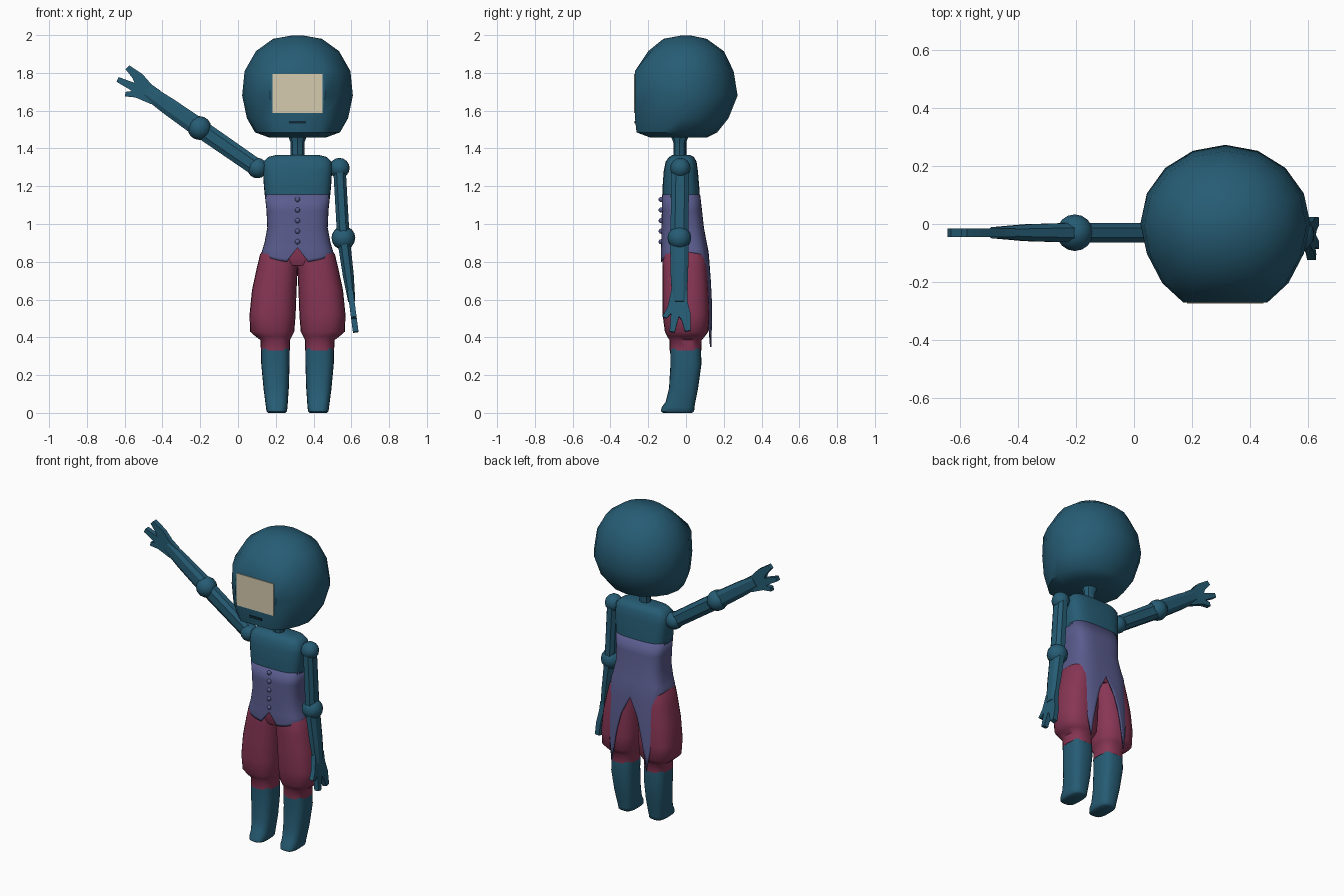
import bpy, bmesh, math
from mathutils import Vector

if "Cube" in bpy.data.objects:
    bpy.data.objects.remove(bpy.data.objects["Cube"])

CX = 0.315  # body centre line


def material(name, rgb):
    m = bpy.data.materials.new(name)
    lin = [((c / 255 + 0.055) / 1.055) ** 2.4 for c in rgb]
    m.diffuse_color = (*lin, 1)
    m.use_nodes = True
    m.node_tree.nodes["Principled BSDF"].inputs["Base Color"].default_value = m.diffuse_color
    return m


TEAL = material("teal", (38, 92, 116))
DARK = material("dark_teal", (16, 42, 54))
PURPLE = material("purple", (90, 92, 142))
MAROON = material("maroon", (136, 54, 84))
CREAM = material("cream", (214, 203, 176))


def finish(name, bm, mat, angle=40):
    bmesh.ops.recalc_face_normals(bm, faces=bm.faces)
    me = bpy.data.meshes.new(name)
    bm.to_mesh(me)
    bm.free()
    me.materials.append(mat)
    ob = bpy.data.objects.new(name, me)
    bpy.context.collection.objects.link(ob)
    bpy.ops.object.select_all(action='DESELECT')
    ob.select_set(True)
    bpy.context.view_layer.objects.active = ob
    bpy.ops.object.shade_smooth_by_angle(angle=math.radians(angle))
    return ob


def spow(v, e):
    return math.copysign(abs(v) ** e, v)


def ring_point(a, ring, e):
    """ring = (z, centre x, half width, front y, back y)"""
    z, cx, rx, y0, y1 = ring
    return Vector((CX + cx + rx * spow(math.cos(a), e),
                   (y0 + y1) / 2 + (y1 - y0) / 2 * spow(math.sin(a), e), z))


def skin(bm, rows, caps=True):
    rows = [[bm.verts.new(p) for p in r] for r in rows]
    n = len(rows[0])
    for r, s in zip(rows, rows[1:]):
        for i in range(n):
            j = (i + 1) % n
            bm.faces.new((r[i], r[j], s[j], s[i]))
    if caps:
        bm.faces.new(rows[0])
        bm.faces.new(rows[-1])


def loft(name, rings, mat, n=24, e=0.8, angle=40):
    bm = bmesh.new()
    skin(bm, [[ring_point(2 * math.pi * i / n, r, e) for i in range(n)] for r in rings])
    return finish(name, bm, mat, angle)


def lerp_table(table, t):
    for a, b in zip(table, table[1:]):
        if min(a[0], b[0]) <= t <= max(a[0], b[0]):
            k = (t - a[0]) / (b[0] - a[0])
            return tuple(p + (q - p) * k for p, q in zip(a, b))
    return table[-1]


def box(name, lo, hi, mat):
    bm = bmesh.new()
    bmesh.ops.create_cube(bm, size=1)
    for v in bm.verts:
        v.co = [l + (h - l) * (c + 0.5) for l, h, c in zip(lo, hi, v.co)]
    return finish(name, bm, mat)


def ball(name, loc, r, mat, seg=16):
    bm = bmesh.new()
    bmesh.ops.create_uvsphere(bm, u_segments=seg, v_segments=seg // 2, radius=r)
    bmesh.ops.translate(bm, verts=bm.verts, vec=loc)
    return finish(name, bm, mat, 60)


# Head: low-poly round with a flat front
head_rings = [(1.458, 0, .15, -.19, .11), (1.485, 0, .225, -.262, .165), (1.56, 0, .268, -.27, .225),
              (1.68, 0, .293, -.27, .273), (1.81, 0, .28, -.27, .252), (1.915, 0, .22, -.2, .2),
              (1.98, 0, .13, -.12, .11), (1.998, 0, .03, -.025, .025)]
bm = bmesh.new()
rows = []
for ring in head_rings:
    row = []
    for i in range(16):
        a = 2 * math.pi * i / 16
        p = ring_point(a, ring, 1)
        if ring[0] < 1.85 and math.sin(a) < -0.9:
            p.x = CX + (p.x - CX) * 1.3
            p.y = ring[3]
        elif ring[0] < 1.85 and math.sin(a) < -0.6:
            p.x = CX + (p.x - CX) * 1.05
            p.y *= 1.07
        row.append(p)
    rows.append(row)
skin(bm, rows)
finish("head", bm, TEAL, 42)
box("face_plate", (.183, -.275, 1.587), (.447, -.267, 1.794), CREAM)
box("mouth", (.27, -.273, 1.531), (.36, -.26, 1.545), DARK)

# Neck and chest
loft("neck", [(1.34, 0, .036, -.067, 0), (1.43, 0, .036, -.067, 0), (1.48, 0, .055, -.085, .02)], TEAL, 8, 1)
loft("chest", [(1.14, 0, .172, -.124, .073), (1.2, 0, .178, -.124, .07), (1.28, 0, .183, -.118, .063),
               (1.33, 0, .18, -.108, .056), (1.355, 0, .155, -.09, .042), (1.366, 0, .11, -.07, .02)],
     TEAL, 32, .6, 50)

# Vest with pointed front hem and two tails
profile = [(1.155, 0, .173, -.126, .075), (1.07, 0, .164, -.128, .085), (.98, 0, .16, -.13, .095),
           (.9, 0, .175, -.131, .11), (.85, 0, .19, -.134, .12), (.6, 0, .195, -.134, .14),
           (.35, 0, .19, -.134, .146)]
hem = [(0, .875), (7.5, .80), (90, .85), (120, .84), (150, .35), (180, .8)]
N = 48
rows = [[] for _ in range(10)]
for i in range(N):
    a = 2 * math.pi * i / N
    s = abs((math.degrees(a) + 90 + 180) % 360 - 180)
    low = lerp_table(hem, round(s, 3))[1]
    heights = [1.155, 1.07, .98, .9] + [.9 + (low - .9) * k / 6 for k in range(1, 7)]
    for row, z in zip(rows, heights):
        row.append(ring_point(a, lerp_table(profile, z), .6))
bm = bmesh.new()
skin(bm, rows, caps=False)
vest = finish("vest", bm, PURPLE, 50)
mod = vest.modifiers.new("thickness", 'SOLIDIFY')
mod.thickness = 0.008
for i in range(5):
    ball(f"button_{i + 1}", (CX, -.131, 1.13 - i * .056), .014, PURPLE, 10)

# Pelvis, puffed breeches and boots
loft("pelvis", [(.78, 0, .12, -.1, .09), (.83, 0, .172, -.118, .1), (.92, 0, .155, -.11, .09)], MAROON, 32, .6)
leg = [(.88, .085, .085, -.11, .09), (.84, .098, .1, -.122, .105), (.77, .107, .108, -.124, .112),
       (.65, .123, .118, -.124, .12), (.52, .132, .122, -.124, .125), (.43, .134, .117, -.112, .118),
       (.405, .126, .096, -.1, .1), (.385, .118, .078, -.087, .083), (.33, .117, .077, -.086, .081)]
boot = [(.34, .117, .075, -.084, .079), (.26, .117, .075, -.082, .082), (.13, .113, .067, -.09, .064),
        (.06, .111, .06, -.107, .05), (.03, .11, .057, -.128, .045), (.008, .11, .054, -.133, .043),
        (0, .11, .045, -.122, .032)]
for side, s in (("left", 1), ("right", -1)):
    for part, rings, mat, e in (("breeches", leg, MAROON, .8), ("boot", boot, TEAL, .7)):
        loft(f"{side}_{part}", [(z, s * c, r, y0, y1) for z, c, r, y0, y1 in rings], mat, 24, e, 50)


# Arms: chamfered limbs, ball joints, flat three-fingered hands
def limb(name, start, along, wide, thin, sections):
    bm = bmesh.new()
    rows = []
    for u, w, t in sections:
        corners = [(w, t * .5), (w * .5, t), (-w * .5, t), (-w, t * .5),
                   (-w, -t * .5), (-w * .5, -t), (w * .5, -t), (w, -t * .5)]
        rows.append([start + along * u + wide * p + thin * q for p, q in corners])
    skin(bm, rows)
    finish(name, bm, TEAL, 25)


HAND = [(.28, -.043), (.37, -.062), (.42, -.09), (.43, -.068), (.405, -.045), (.44, -.047), (.5, -.052),
        (.505, -.025), (.42, -.002), (.44, .012), (.5, .03), (.495, .058), (.41, .06), (.34, .043), (.28, .043)]


def arm(side, shoulder, elbow, tip, wide_hint):
    shoulder, elbow, tip = Vector(shoulder), Vector(elbow), Vector(tip)
    for name, p, r in (("shoulder", shoulder, .054), ("elbow", elbow, .063)):
        ball(f"{side}_{name}", p, r, TEAL)
    for name, a, b in (("upper_arm", shoulder, elbow), ("forearm", elbow, tip)):
        along = (b - a).normalized()
        thin = along.cross(Vector(wide_hint)).normalized()
        wide = thin.cross(along).normalized()
        if name == "upper_arm":
            limb(f"{side}_{name}", a, along, wide, thin, [(0, .046, .033), ((b - a).length, .048, .033)])
    limb(f"{side}_forearm", elbow, along, wide, thin, [(0, .05, .034), (.2, .046, .029), (.34, .038, .019)])
    bm = bmesh.new()
    skin(bm, [[elbow + along * u + wide * v + thin * t for u, v in HAND] for t in (-.015, .015)])
    finish(f"{side}_hand", bm, TEAL, 25)


arm("right", (.103, -.03, 1.296), (-.204, -.03, 1.508), (-.62, -.03, 1.80), (.57, 0, .83))
arm("left", (.537, -.03, 1.296), (.558, -.035, .926), (.623, -.035, .43), (0, 1, 0))
